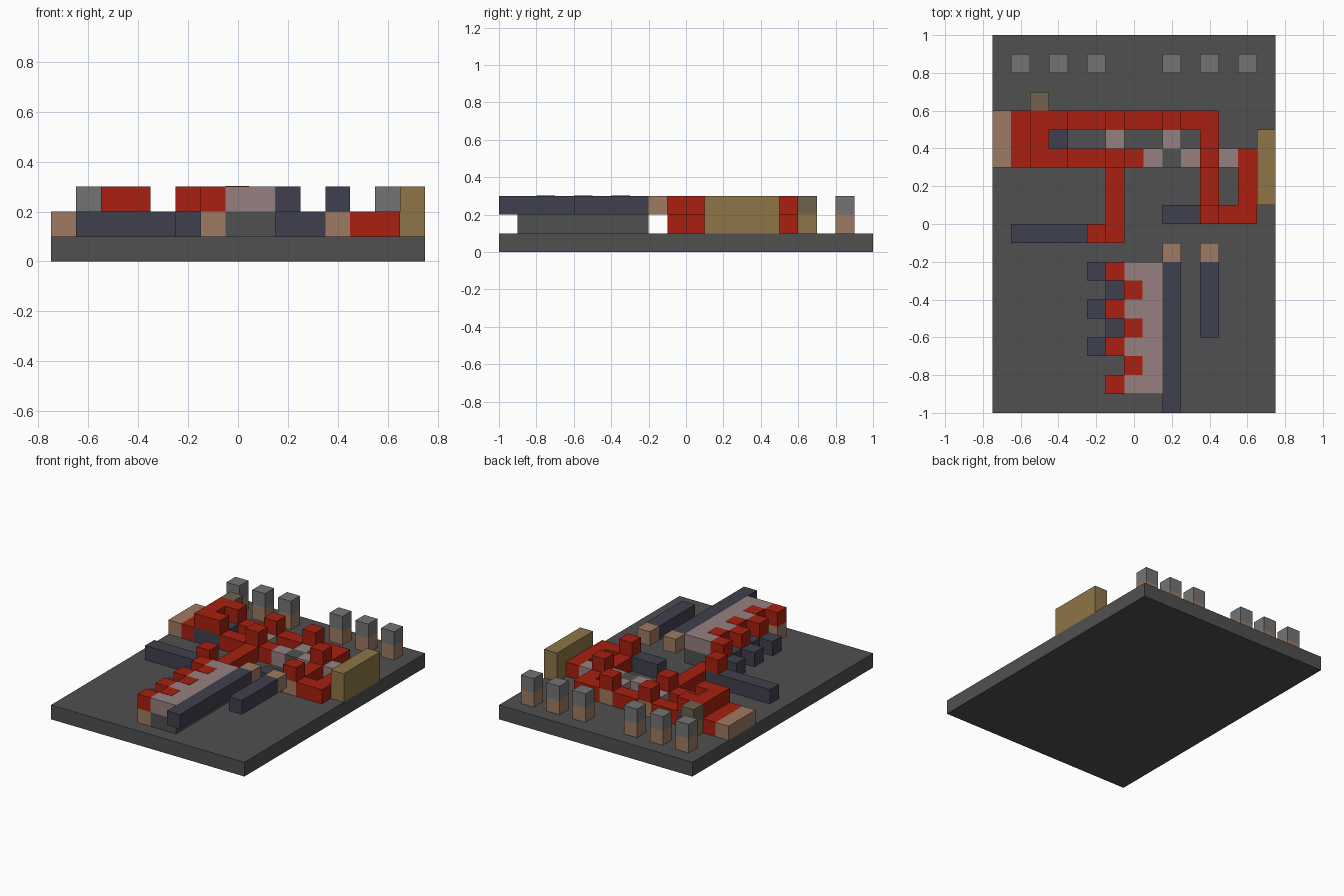
import bpy, bmesh
from mathutils import Matrix, Vector

if "Cube" in bpy.data.objects:
    bpy.data.objects.remove(bpy.data.objects["Cube"], do_unlink=True)

CELL = 0.1
LOW, HIGH = 1, 2    # the two block layers above the base


def material(name, rgb):
    def linear(c):
        c /= 255
        return c / 12.92 if c < 0.04 else ((c + 0.055) / 1.055) ** 2.4
    colour = tuple(linear(c) for c in rgb) + (1,)
    mat = bpy.data.materials.new(name)
    mat.use_nodes = True
    mat.diffuse_color = colour
    mat.node_tree.nodes["Principled BSDF"].inputs["Base Color"].default_value = colour
    return mat


stone = material("base stone", (80, 80, 80))
red = material("wire red", (168, 32, 16))
navy = material("dark navy", (64, 64, 78))
pink = material("dusty pink", (150, 128, 128))
tan = material("clay tan", (158, 122, 98))
gold = material("wood gold", (141, 118, 72))
grey = material("lamp grey", (116, 116, 116))
brown = material("lever brown", (110, 98, 78))
slate = material("slate", (78, 82, 80))


def block(name, mat, x, y, layer, w=1, d=1, h=1):
    """Box placed on the cell grid, counted from the front corner at -x."""
    size = Vector((w, d, h)) * CELL
    centre = Vector((x + w / 2 - 7.5, y + d / 2 - 10, layer + h / 2)) * CELL
    bm = bmesh.new()
    bmesh.ops.create_cube(bm, size=1, matrix=Matrix.LocRotScale(centre, None, size))
    mesh = bpy.data.meshes.new(name)
    bm.to_mesh(mesh)
    bm.free()
    mesh.materials.append(mat)
    obj = bpy.data.objects.new(name, mesh)
    bpy.context.collection.objects.link(obj)


def stack(name, x, y, lower, upper):
    """One block standing on another."""
    block(name + "_foot", lower, x, y, LOW)
    block(name + "_top", upper, x, y, HIGH)


# Base plate
block("base_plate", stone, 0, 0, 0, w=15, d=20)

# Row of lamp posts along the back
for x in (1, 3, 5, 9, 11, 13):
    stack("lamp_post", x, 18, tan, grey)

# Side wall, clay step and lever
block("side_wall", gold, 14, 11, LOW, d=4, h=2)
block("clay_step", tan, 0, 13, LOW, d=3)
stack("lever", 2, 16, gold, brown)

# Raised wire loop on its platform
block("wire_side", red, 1, 13, LOW, d=3)
block("loop_platform", navy, 2, 13, LOW, w=2, d=3)
block("loop_spine", red, 2, 13, HIGH, d=3)
for y in (13, 15):
    block("loop_arm", red, 3, y, HIGH)
    block("wire_left_run", red, 4, y, LOW, w=2)

# Back wire run and the column leading forward
block("wire_back_run", red, 7, 15, LOW, w=2)
block("wire_back_corner", red, 10, 15, LOW, w=2)
block("wire_column_back", red, 11, 14, LOW)
block("wire_column_front", red, 11, 11, LOW, d=2)
block("wire_link", red, 7, 13, LOW)

# Raised wire cubes on clay feet
for x, y in ((6, 15), (9, 15), (6, 13), (11, 13), (11, 10)):
    stack("raised_wire", x, y, tan, red)

# Repeaters around the slate centre
block("centre_block", slate, 9, 13, LOW)
for x, y in ((6, 14), (9, 14), (8, 13), (10, 13), (12, 13)):
    block("repeater", pink, x, y, LOW)

# Wire hook beside the wall
block("wire_hook_foot", red, 12, 10, LOW)
block("wire_hook_stem", red, 13, 10, LOW, d=4)

# Middle wire and its side bar
block("wire_middle", red, 6, 9, LOW, d=4)
block("side_bar", navy, 1, 9, LOW, w=5)
block("wire_on_bar", red, 5, 9, HIGH)
block("short_bar", navy, 9, 10, LOW, w=2)

# Floating bars with clay ends
block("long_bar", navy, 9, 0, HIGH, d=8)
block("middle_bar", navy, 11, 4, HIGH, d=4)
for x in (9, 11):
    block("bar_end", tan, x, 8, HIGH)

# Front ridge with alternating teeth and inlays
block("ridge_foot", slate, 7, 1, LOW, w=2, d=7)
block("ridge_top", pink, 7, 1, HIGH, w=2, d=7)
for y in range(1, 8, 2):
    stack("tooth", 6, y, tan, red)
    if y > 1:
        block("outer_block", navy, 5, y, LOW)
for y in (2, 4, 6):
    block("inlay_top", red, 7, y, 3, w=0.95, h=0.02)
    block("inlay_side", red, 6.98, y, HIGH, w=0.02)
    if y > 2:
        block("gap_block", navy, 6, y, LOW)
